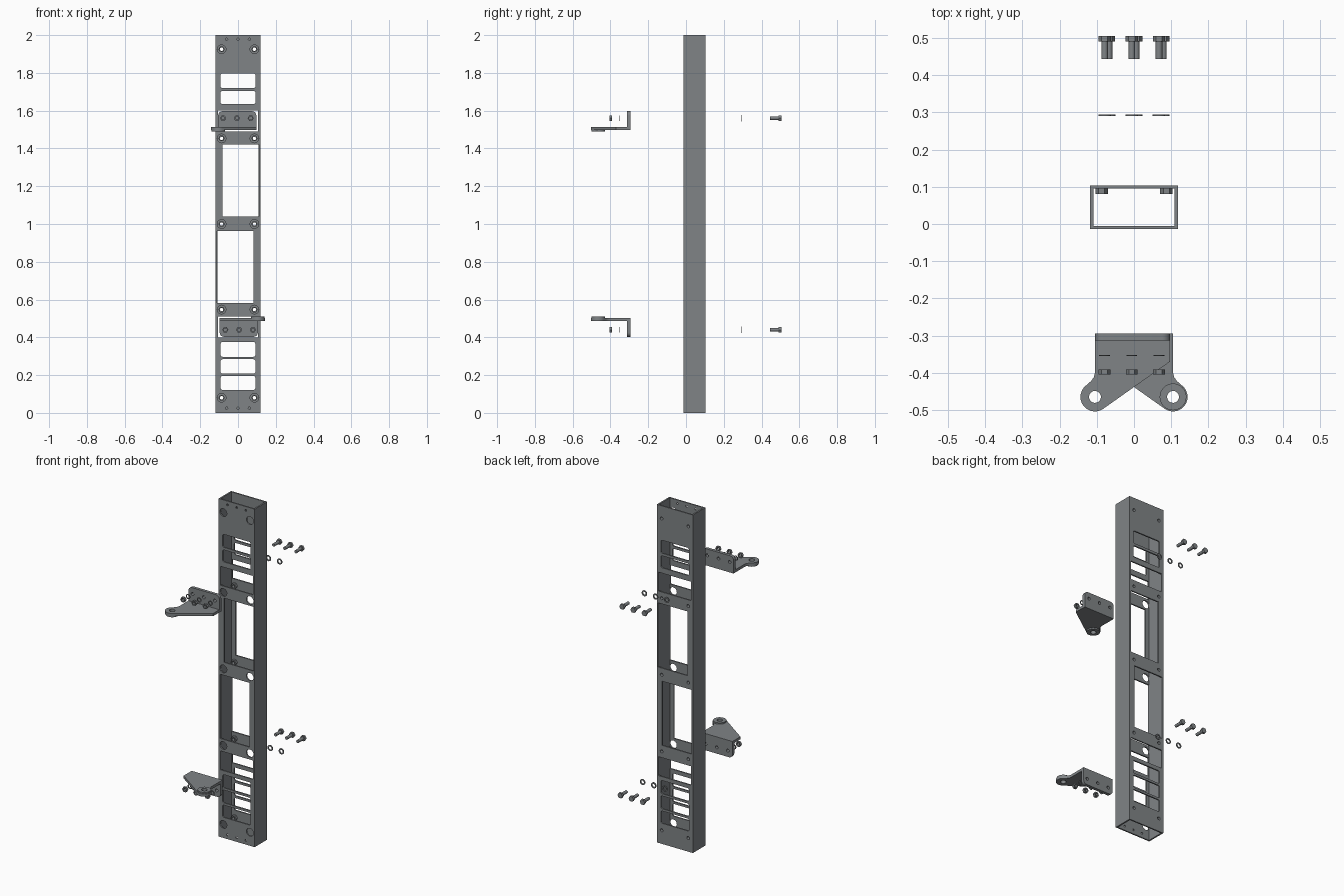
import bpy, bmesh, math
from mathutils import Matrix

if "Cube" in bpy.data.objects:
    bpy.data.objects.remove(bpy.data.objects["Cube"])

steel = bpy.data.materials.new("grey steel")
steel.diffuse_color = (0.215, 0.23, 0.24, 1)
steel.use_nodes = True
steel.node_tree.nodes["Principled BSDF"].inputs["Base Color"].default_value = steel.diffuse_color

UPRIGHT = Matrix.Rotation(math.pi / 2, 4, 'X')          # sheet plane -> xz plane
FLIP = Matrix.Translation((0, 0, 2)) @ Matrix.Rotation(math.pi, 4, 'Y')


def arc(cx, cy, r, a0, a1, n):
    return [(cx + r * math.cos(math.radians(a0 + (a1 - a0) * i / n)),
             cy + r * math.sin(math.radians(a0 + (a1 - a0) * i / n))) for i in range(n + 1)]


def circle(cx, cy, r, n=24):
    return arc(cx, cy, r, 0, 360, n)[:-1]


def rect(x0, x1, y0, y1, r=0.0):
    if not r:
        return [(x0, y0), (x1, y0), (x1, y1), (x0, y1)]
    return (arc(x0 + r, y0 + r, r, 180, 270, 5) + arc(x1 - r, y0 + r, r, 270, 360, 5)
            + arc(x1 - r, y1 - r, r, 0, 90, 5) + arc(x0 + r, y1 - r, r, 90, 180, 5))


def sheet(bm, loops, lo, hi, upright=True, extra=None):
    """Filled outline with holes; spans lo..hi in y (upright) or in z (flat)."""
    cu = bpy.data.curves.new("outline", 'CURVE')
    cu.dimensions, cu.fill_mode, cu.extrude = '2D', 'BOTH', (hi - lo) / 2
    for pts in loops:
        s = cu.splines.new('POLY')
        s.points.add(len(pts) - 1)
        for p, (x, y) in zip(s.points, pts):
            p.co = (x, y, 0, 1)
        s.use_cyclic_u = True
    ob = bpy.data.objects.new("outline", cu)
    bpy.context.scene.collection.objects.link(ob)
    dg = bpy.context.evaluated_depsgraph_get()
    me = bpy.data.meshes.new_from_object(ob.evaluated_get(dg))
    mid = (lo + hi) / 2
    m = Matrix.Translation((0, mid, 0)) @ UPRIGHT if upright else Matrix.Translation((0, 0, mid))
    me.transform(extra @ m if extra else m)
    part = bmesh.new()
    part.from_mesh(me)
    bmesh.ops.remove_doubles(part, verts=part.verts, dist=1e-5)
    bmesh.ops.recalc_face_normals(part, faces=part.faces)
    part.to_mesh(me)
    part.free()
    bm.from_mesh(me)
    bpy.data.objects.remove(ob)
    bpy.data.curves.remove(cu)
    bpy.data.meshes.remove(me)


def finish(name, bm):
    me = bpy.data.meshes.new(name)
    for f in bm.faces:
        f.material_index = 0
    bm.to_mesh(me)
    bm.free()
    me.materials.clear()
    me.materials.append(steel)
    ob = bpy.data.objects.new(name, me)
    bpy.context.scene.collection.objects.link(ob)
    bpy.ops.object.select_all(action='DESELECT')
    ob.select_set(True)
    bpy.context.view_layer.objects.active = ob
    bpy.ops.object.shade_smooth_by_angle(angle=math.radians(30))


# --- Rectangular tube with the openings in its front and back walls ---
W, IN = 0.118, 0.109
Y0, Y1, T = -0.013, 0.104, 0.008
outer = rect(-W, W, 0, 2)
windows = [rect(-0.092, 0.092, a, b, 0.01) for a, b in
           [(1.72, 1.797), (1.634, 1.705), (0.297, 0.375), (0.208, 0.284), (0.122, 0.195)]]
windows += [rect(-0.107, 0.107, 1.49, 1.602), rect(-0.107, 0.107, 0.398, 0.51)]   # bracket openings
windows += [rect(-0.083, 0.11, 1.04, 1.42), rect(-0.11, 0.083, 0.583, 0.963)]     # large openings
fix = [(x, z) for x in (-0.087, 0.087) for z in (1.925, 1.453, 1.0, 0.547, 0.08)]
small = [circle(x, z, 0.006, 12) for x in (-0.06, 0, 0.06) for z in (1.978, 0.025)]

bm = bmesh.new()
sheet(bm, [outer] + windows + small + [circle(x, z, 0.023) for x, z in fix], Y0, Y0 + T)
sheet(bm, [outer] + windows + [circle(x, z, 0.009, 16) for x, z in fix], Y1 - T, Y1)
for s in (-1, 1):
    a, b = sorted((s * W, s * IN))
    sheet(bm, [rect(a, b, 0, 2)], Y0 + T, Y1 - T)
finish("tube", bm)

# --- Nuts fixed inside the back wall ---
bm = bmesh.new()
for x, z in fix:
    sheet(bm, [circle(x, z, 0.0165, 6), circle(x, z, 0.009, 16)], 0.081, Y1 - T)
finish("inner_nuts", bm)

# --- Bracket sets; the lower one is the upper turned half round ---
BX = (-0.079, -0.006, 0.067)
BZ = 1.56
for level, M in (("upper", None), ("lower", FLIP)):
    # angle bracket: flange, arm and boss
    bm = bmesh.new()
    flange = [(-0.105, 1.498), (0.097, 1.498)] + arc(0.075, 1.575, 0.022, 0, 90, 6) \
        + arc(-0.083, 1.575, 0.022, 90, 180, 6)
    sheet(bm, [flange] + [circle(x, BZ, 0.009, 16) for x in BX], -0.313, -0.295, extra=M)
    arm = [(-0.105, -0.31), (0.097, -0.31), (0.097, -0.37)] \
        + arc(-0.105, -0.465, 0.039, -55, -230, 20) + [(-0.116, -0.423), (-0.108, -0.412), (-0.105, -0.40)]
    eye = circle(-0.105, -0.465, 0.016)
    sheet(bm, [arm, eye], 1.498, 1.514, False, M)
    sheet(bm, [circle(-0.105, -0.465, 0.036, 32), eye], 1.49, 1.499, False, M)
    finish(level + "_bracket", bm)

    # hex bolts
    bm = bmesh.new()
    for x in BX:
        sheet(bm, [circle(x, BZ, 0.0165, 6)], 0.491, 0.505, extra=M)
        sheet(bm, [circle(x, BZ, 0.009, 16)], 0.444, 0.491, extra=M)
    finish(level + "_bolts", bm)

    # washers on both sides
    bm = bmesh.new()
    for x in BX:
        sheet(bm, [circle(x, BZ, 0.017), circle(x, BZ, 0.0095, 16)], 0.291, 0.295, extra=M)
        sheet(bm, [circle(x, BZ, 0.0145), circle(x, BZ, 0.009, 16)], -0.355, -0.352, extra=M)
    finish(level + "_washers", bm)

    # hex nuts
    bm = bmesh.new()
    for x in BX:
        sheet(bm, [circle(x, BZ, 0.016, 6), circle(x, BZ, 0.008, 16)], -0.405, -0.391, extra=M)
    finish(level + "_nuts", bm)
